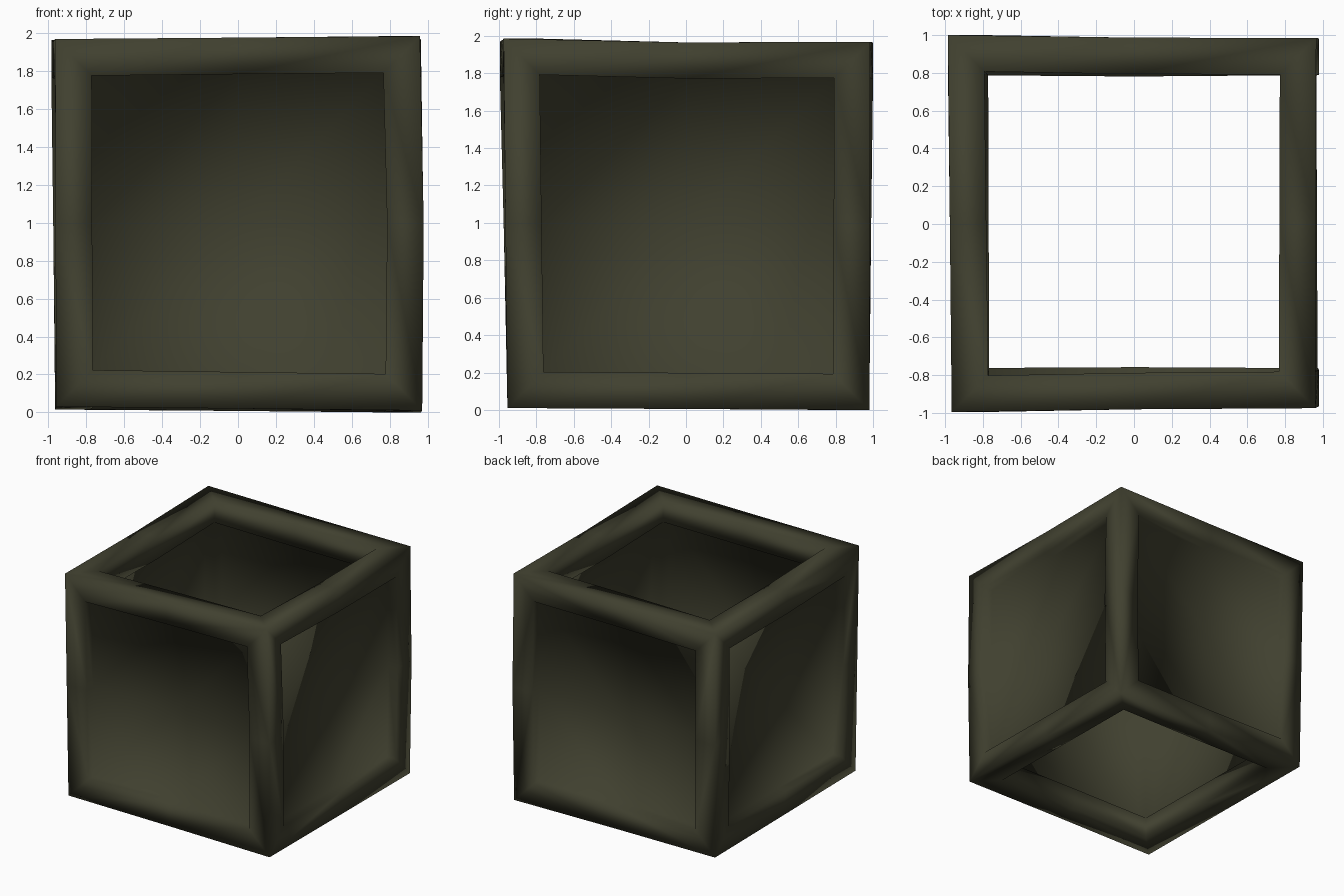
import bpy, bmesh
from mathutils import Vector

if "Cube" in bpy.data.objects:
    bpy.data.objects.remove(bpy.data.objects["Cube"])

BEAM = 0.193      # frame thickness
RECESS = 0.085    # panel depth below the outer frame face
PANEL = 0.012     # panel thickness

# Slightly uneven outer corners, keyed by side signs
CORNERS = {
    (-1, -1, 1): (-.965, -.995, 1.97), (1, -1, 1): (.96, -.975, 1.985),
    (-1, 1, 1): (-.985, 1.0, 1.965), (1, 1, 1): (.965, .985, 1.968),
    (-1, -1, -1): (-.96, -.955, .03), (1, -1, -1): (.972, -.955, .01),
    (-1, 1, -1): (-.965, .98, .015), (1, 1, -1): (.965, .98, 0.0),
}

bm = bmesh.new()
cache = {}


def point(signs, depths):
    """Shared vertex, set inwards from an outer corner by a depth per axis."""
    key = (signs, depths)
    if key not in cache:
        cache[key] = bm.verts.new([c - s * d for c, s, d in zip(CORNERS[signs], signs, depths)])
    return cache[key]


def ring(axis, side, depth, inset):
    """Four vertices around one side of the crate."""
    out = []
    for u, v in ((-1, -1), (1, -1), (1, 1), (-1, 1)):
        signs, depths = [u, v], [inset, inset]
        signs.insert(axis, side)
        depths.insert(axis, depth)
        out.append(point(tuple(signs), tuple(depths)))
    return out


def bridge(a, b):
    for i in range(4):
        j = (i + 1) % 4
        bm.faces.new((a[i], a[j], b[j], b[i]))


for axis in range(3):
    for side in (-1, 1):
        outer = ring(axis, side, 0, 0)
        opening = ring(axis, side, 0, BEAM)
        inner = ring(axis, side, BEAM, BEAM)
        bridge(outer, opening)                      # mitred frame face
        if axis == 2:
            bridge(opening, inner)                  # open top and bottom
        else:
            front = ring(axis, side, RECESS, BEAM)  # recessed panel, both faces
            back = ring(axis, side, RECESS + PANEL, BEAM)
            bridge(opening, front)
            bm.faces.new(front)
            bridge(inner, back)
            bm.faces.new(back)

# Split the long beams in the middle and bend them a little
long_edges = [e for e in bm.edges if e.calc_length() > 1]
bmesh.ops.subdivide_edges(bm, edges=long_edges, cuts=1, use_grid_fill=True)
for v in bm.verts:
    x, y, z = v.co
    if abs(z - 1) < .06 and x > .7:
        v.co.x += .014
    if abs(y) < .06 and z > 1.6:
        v.co.z -= .012
    if abs(x) < .06 and abs(y) > .7:
        v.co.y -= .006 if y > 0 else -.004
bmesh.ops.recalc_face_normals(bm, faces=bm.faces[:])

mesh = bpy.data.meshes.new("open_crate")
bm.to_mesh(mesh)
bm.free()
for p in mesh.polygons:
    p.use_smooth = True

olive = bpy.data.materials.new("dark olive")
olive.diffuse_color = (0.052, 0.052, 0.029, 1)
olive.use_nodes = True
olive.node_tree.nodes["Principled BSDF"].inputs["Base Color"].default_value = olive.diffuse_color
mesh.materials.append(olive)
bpy.context.collection.objects.link(bpy.data.objects.new("open_crate", mesh))
